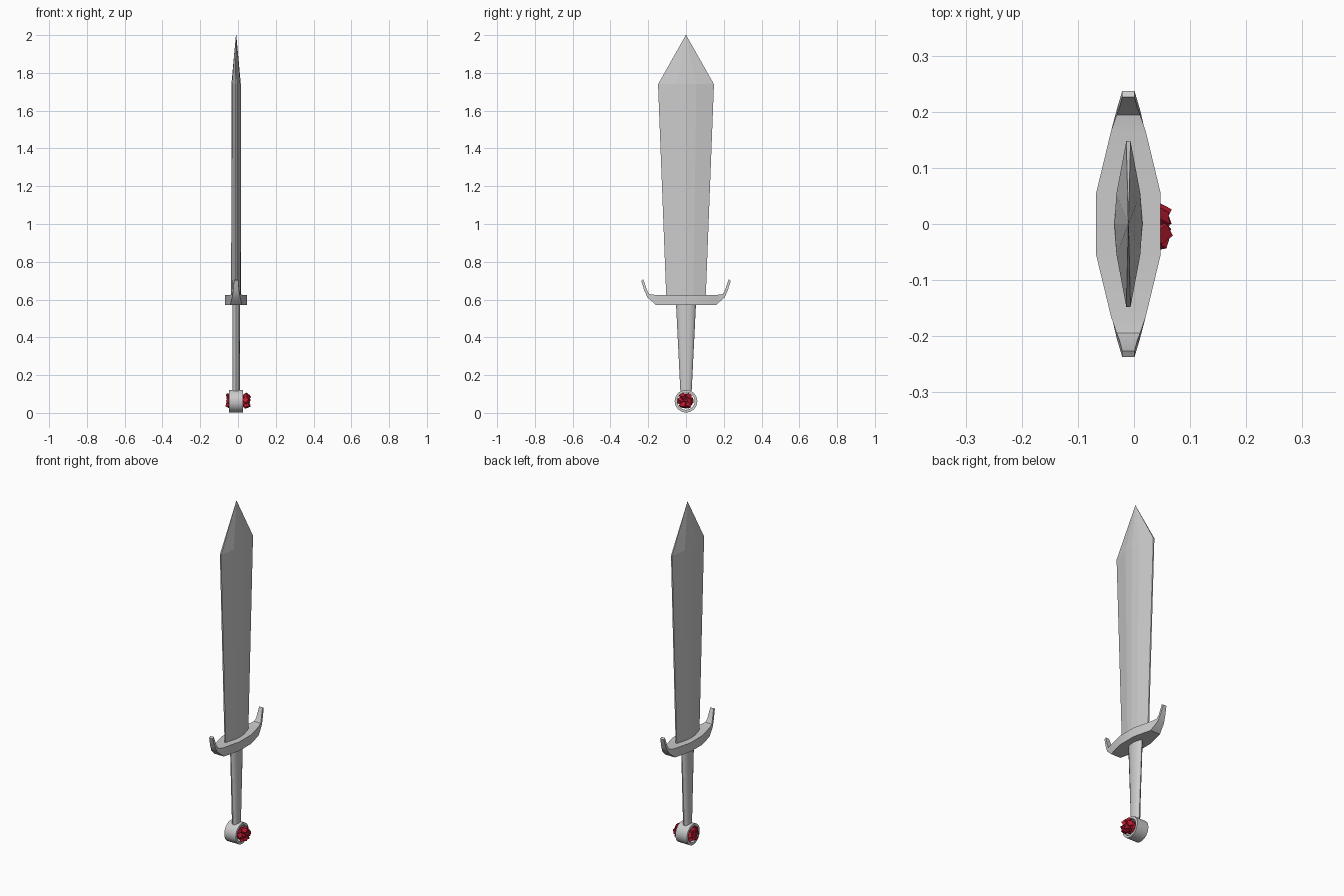
import bpy, bmesh, math, random
from mathutils import Vector, Matrix, Euler

if "Cube" in bpy.data.objects:
    bpy.data.objects.remove(bpy.data.objects["Cube"])

CX = -0.01  # sword axis, the gems make the overall bounds symmetric
random.seed(4)


def finish(name, bm, smooth=None):
    bmesh.ops.recalc_face_normals(bm, faces=bm.faces)
    mesh = bpy.data.meshes.new(name)
    bm.to_mesh(mesh)
    bm.free()
    ob = bpy.data.objects.new(name, mesh)
    bpy.context.collection.objects.link(ob)
    if smooth:
        bpy.ops.object.select_all(action='DESELECT')
        ob.select_set(True)
        bpy.context.view_layer.objects.active = ob
        bpy.ops.object.shade_smooth_by_angle(angle=math.radians(smooth))
    return ob


def loft(name, rings, smooth=None, closed=False):
    """Skin a list of equal-length rings; cap the ends unless closed."""
    bm = bmesh.new()
    vs = [[bm.verts.new(p) for p in r] for r in rings]
    n = len(vs[0])
    pairs = list(zip(vs, vs[1:])) + ([(vs[-1], vs[0])] if closed else [])
    for a, b in pairs:
        for i in range(n):
            j = (i + 1) % n
            bm.faces.new((a[i], a[j], b[j], b[i]))
    if not closed:
        bm.faces.new(vs[0])
        bm.faces.new(vs[-1])
    return finish(name, bm, smooth)


# Blade: ridged section widening to the shoulder, then a point
def blade_ring(z, w, t):
    half = [(0.15, -1), (0.85, -0.37), (1, 0), (0.85, 0.37), (0.15, 1)]
    pts = half + [(-x, -y) for x, y in half]
    return [(CX + x * t, y * w, z) for x, y in pts]


loft("blade", [blade_ring(0.60, 0.104, 0.026), blade_ring(1.74, 0.148, 0.025),
               blade_ring(2.0, 0.001, 0.001)])

# Guard: lozenge plan with upturned tips (outer y,z / inner y,z / half width)
stations = [(0.055, 0.572, 0.055, 0.625, 0.0575),
            (0.16, 0.572, 0.165, 0.625, 0.031),
            (0.203, 0.610, 0.194, 0.629, 0.021),
            (0.220, 0.645, 0.207, 0.650, 0.016),
            (0.237, 0.700, 0.226, 0.707, 0.011)]


def guard_ring(s, side):
    yo, zo, yi, zi, h = s
    return [(CX - h, side * yo, zo), (CX + h, side * yo, zo),
            (CX + h, side * yi, zi), (CX - h, side * yi, zi)]


loft("guard", [guard_ring(s, -1) for s in reversed(stations)] +
     [guard_ring(s, 1) for s in stations], smooth=35)

# Grip: oval, tapering towards the pommel
N = 16
angles = [2 * math.pi * i / N for i in range(N)]
loft("grip", [[(CX + 0.02 * math.cos(a), w * math.sin(a), z) for a in angles]
              for z, w in ((0.115, 0.03), (0.58, 0.053))], smooth=40)

# Pommel: open ring facing along x
turns = [2 * math.pi * i / 24 for i in range(24)]
loft("pommel_ring", [[(CX + x, r * math.cos(a), 0.062 + r * math.sin(a)) for a in turns]
                     for x, r in ((-0.037, 0.06), (0.037, 0.06),
                                  (0.037, 0.046), (-0.037, 0.046))],
     smooth=40, closed=True)

# Gems: clusters of tilted crystals in both ends of the ring
red = bpy.data.materials.new("gem_red")
red.diffuse_color = (0.5, 0.01, 0.03, 1)
red.use_nodes = True
red.node_tree.nodes["Principled BSDF"].inputs["Base Color"].default_value = red.diffuse_color
for side, name in ((1, "gem_right"), (-1, "gem_left")):
    bm = bmesh.new()
    spots = [(0, 0)] + [(0.024 * math.cos(k * math.tau / 6), 0.024 * math.sin(k * math.tau / 6))
                        for k in range(6)]
    for y, z in spots:
        rot = Euler([random.uniform(0, math.pi) for _ in range(3)]).to_matrix().to_4x4()
        x = side * random.uniform(0.042, 0.047)
        bmesh.ops.create_cube(bm, size=0.027,
                              matrix=Matrix.Translation((x, y - 0.003, 0.064 + z)) @ rot)
    # solid core filling the ring behind the crystals
    bmesh.ops.create_icosphere(bm, subdivisions=1, radius=0.04,
                               matrix=Matrix.Translation((side * 0.02, 0, 0.062)))
    finish(name, bm).data.materials.append(red)
